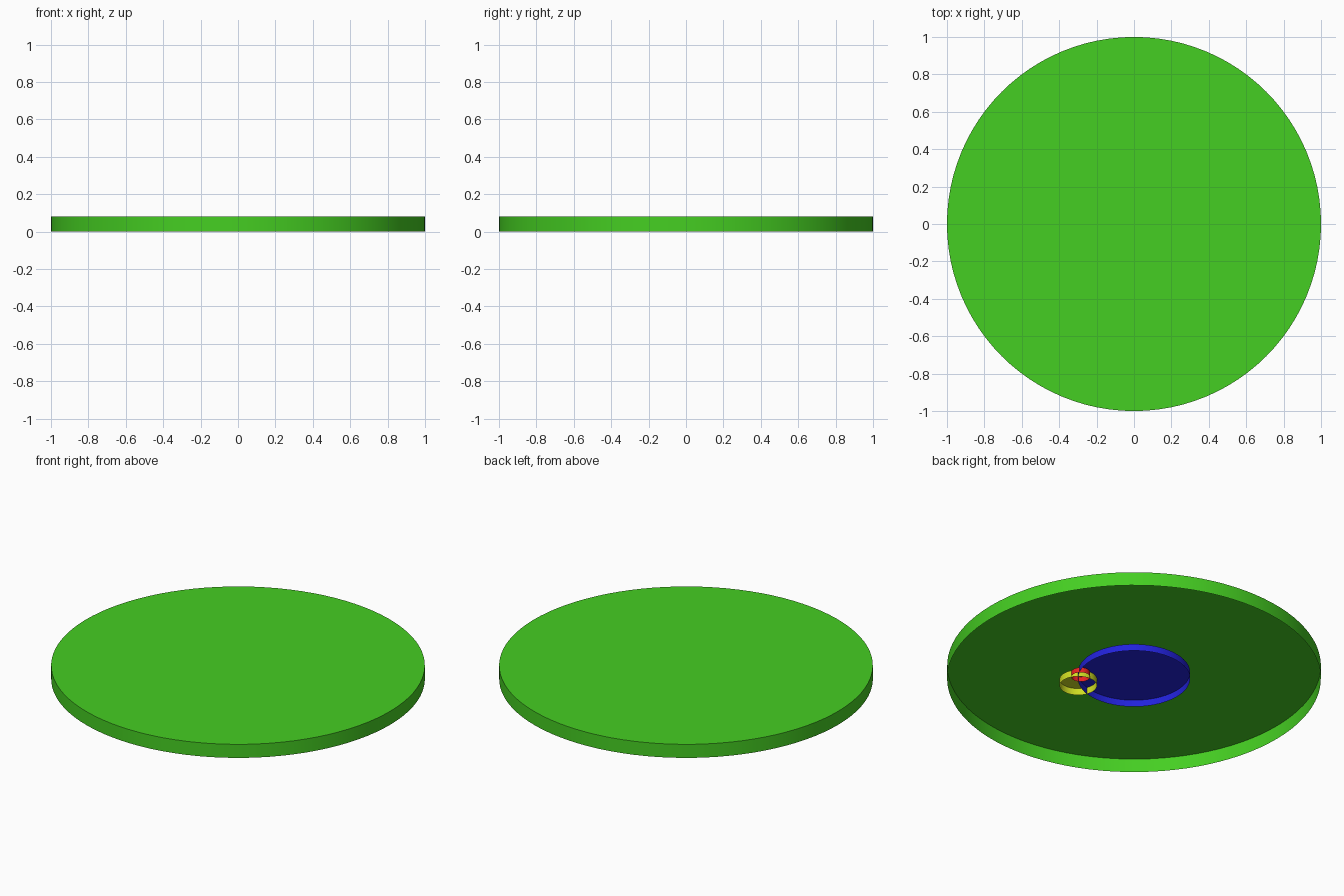
import bpy, bmesh, math

if "Cube" in bpy.data.objects:
    bpy.data.objects.remove(bpy.data.objects["Cube"])


def open_cap(name, radius, height, x, y, color, sides=96):
    """Thin-skinned round cap: side wall and closed top, open underneath."""
    bm = bmesh.new()
    rim = bmesh.ops.create_circle(bm, segments=sides, radius=radius)["verts"]
    wall = bmesh.ops.extrude_edge_only(bm, edges=bm.edges[:])["geom"]
    upper = [g for g in wall if isinstance(g, bmesh.types.BMVert)]
    bmesh.ops.translate(bm, verts=upper, vec=(0, 0, height))
    top_edges = [g for g in wall if isinstance(g, bmesh.types.BMEdge)]
    bmesh.ops.contextual_create(bm, geom=top_edges)
    bmesh.ops.recalc_face_normals(bm, faces=bm.faces[:])
    # make sure the top looks upward
    top = max(bm.faces, key=lambda f: len(f.verts))
    if top.normal.z < 0:
        bmesh.ops.reverse_faces(bm, faces=bm.faces[:])

    mesh = bpy.data.meshes.new(name)
    bm.to_mesh(mesh)
    bm.free()
    obj = bpy.data.objects.new(name, mesh)
    obj.location = (x, y, 0)
    bpy.context.collection.objects.link(obj)

    mat = bpy.data.materials.new(name + "_color")
    mat.diffuse_color = color
    mat.use_nodes = True
    mat.node_tree.nodes["Principled BSDF"].inputs["Base Color"].default_value = mat.diffuse_color
    mesh.materials.append(mat)

    bpy.ops.object.select_all(action="DESELECT")
    obj.select_set(True)
    bpy.context.view_layer.objects.active = obj
    bpy.ops.object.shade_smooth_by_angle(angle=math.radians(30))
    return obj


# Large outer disc
open_cap("outer_disc", 1.0, 0.08, 0, 0, (0.06, 0.62, 0.016, 1))
# Central disc hidden under it
open_cap("inner_disc", 0.3, 0.04, 0, 0, (0.016, 0.016, 0.72, 1))
# Two small overlapping discs on the inner disc's edge
open_cap("small_disc", 0.1, 0.04, 0.18, -0.25, (0.62, 0.72, 0.016, 1), 64)
open_cap("tiny_disc", 0.05, 0.03, 0.23, -0.17, (0.8, 0.016, 0.016, 1), 48)
